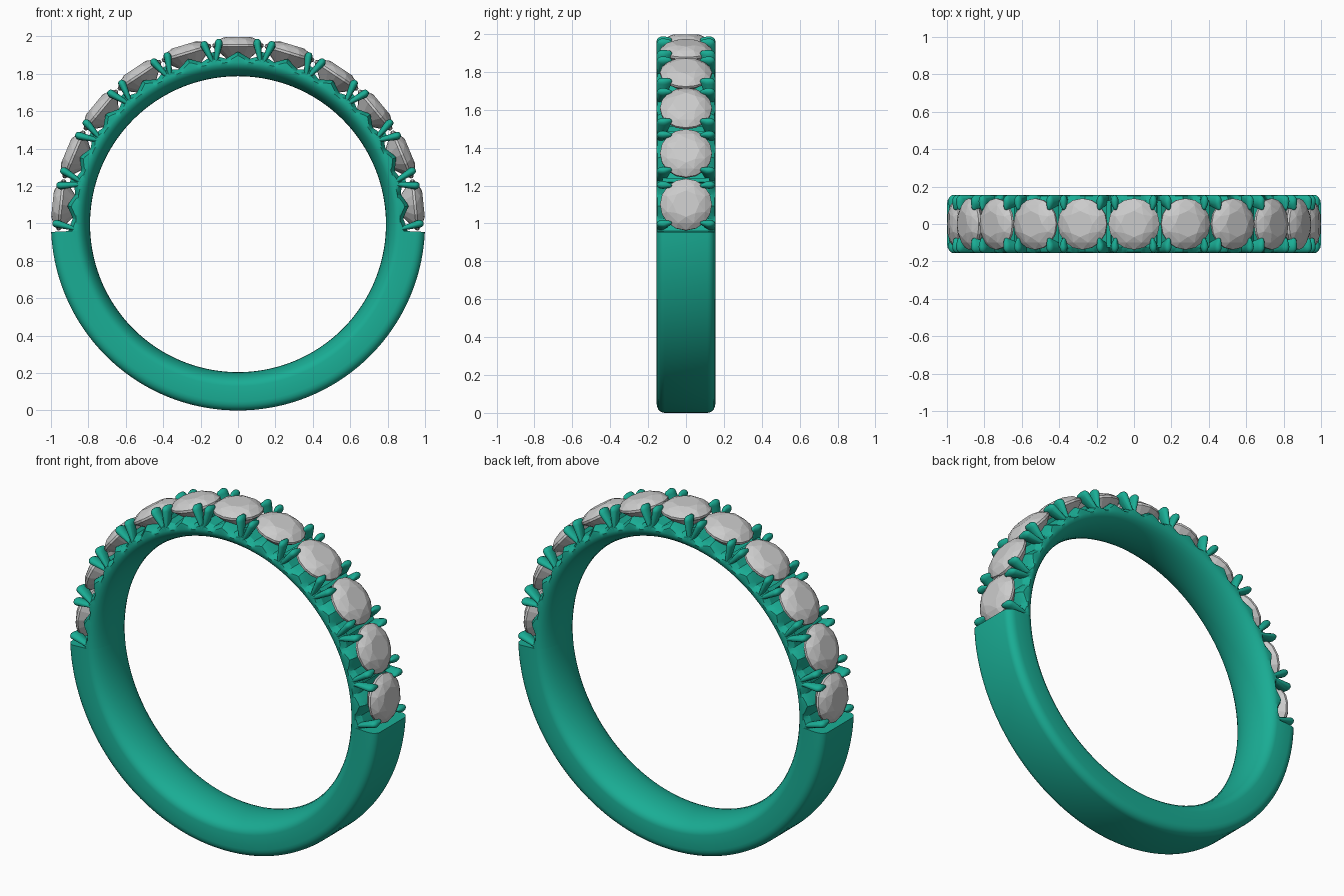
import bpy, bmesh
from math import sin, cos, pi, radians
from mathutils import Matrix, Vector

if "Cube" in bpy.data.objects:
    bpy.data.objects.remove(bpy.data.objects["Cube"])

STEP = radians(16.8)      # angle between stones
END = radians(92.6)       # where the plain shank starts
HALF = 0.155              # half width of the band

metal = bpy.data.materials.new("teal_metal")
metal.diffuse_color = (0.01, 0.42, 0.30, 1)
metal.use_nodes = True
metal.node_tree.nodes["Principled BSDF"].inputs["Base Color"].default_value = metal.diffuse_color


def finish(bm, name, mat=None, smooth=None):
    bmesh.ops.recalc_face_normals(bm, faces=bm.faces)
    me = bpy.data.meshes.new(name)
    bm.to_mesh(me)
    bm.free()
    ob = bpy.data.objects.new(name, me)
    bpy.context.collection.objects.link(ob)
    if mat:
        me.materials.append(mat)
    if smooth:
        bpy.ops.object.select_all(action='DESELECT')
        ob.select_set(True)
        bpy.context.view_layer.objects.active = ob
        bpy.ops.object.shade_smooth_by_angle(angle=radians(smooth))
    return ob


def on_ring(a, r, y):
    return Vector((r * sin(a), y, 1 + r * cos(a)))


def sweep(name, a0, a1, n, profile, smooth):
    # sweep a closed (y, r) profile along the ring, with capped ends
    bm = bmesh.new()
    rows = []
    for i in range(n + 1):
        a = a0 + (a1 - a0) * i / n
        rows.append([bm.verts.new(on_ring(a, r, y)) for y, r in profile(a)])
    m = len(rows[0])
    for p, q in zip(rows, rows[1:]):
        for k in range(m):
            bm.faces.new((p[k], p[(k + 1) % m], q[(k + 1) % m], q[k]))
    bm.faces.new(rows[0])
    bm.faces.new(rows[-1])
    return finish(bm, name, metal, smooth)


def inner_curve(a):
    # comfort-fit rounded inside, slightly thinner at the bottom
    base = 0.787 + 0.004 * (1 - cos(a)) / 2 * 2
    return [(HALF * cos(t), base + 0.075 * (1 - sin(t)))
            for t in [pi * i / 14 for i in range(15)]]


def shank_profile(a):
    c = 0.042
    left = [(-HALF + c - c * cos(t), 1.0 - c + c * sin(t) - 0.006 * (1 - sin(t)))
            for t in [pi / 2 * i / 5 for i in range(6)]]
    right = [(-y, r) for y, r in reversed(left)]
    return inner_curve(a) + left + right


def gallery_profile(a):
    # zigzag scalloped top edge: peak under each stone, notches beside it
    u = abs((a / STEP + 0.5) % 1 - 0.5) * 2
    r = 0.918 - 0.07 * u if u < 0.5 else 0.883 + 0.05 * (u - 0.5)
    return inner_curve(a) + [(-HALF + 0.004, r - 0.02), (-0.12, r),
                             (0.12, r), (HALF - 0.004, r - 0.02)]


# plain lower shank and scalloped upper gallery
sweep("lower_shank", END, 2 * pi - END, 96, shank_profile, 40)
sweep("upper_gallery", -END, END, 176, gallery_profile, 30)


def hull(bm, pts):
    vs = [bm.verts.new(p) for p in pts]
    bmesh.ops.convex_hull(bm, input=vs)
    loose = [v for v in bm.verts if not v.link_faces]
    bmesh.ops.delete(bm, geom=loose, context='VERTS')


def circle(n, r, z, off=0.0):
    return [(r * cos(2 * pi * (i + off) / n), r * sin(2 * pi * (i + off) / n), z)
            for i in range(n)]


def ellipsoid(c, s, n=12, m=8):
    return [(c[0] + s[0] * sin(pi * j / m) * cos(2 * pi * i / n),
             c[1] + s[1] * sin(pi * j / m) * sin(2 * pi * i / n),
             c[2] + s[2] * cos(pi * j / m))
            for j in range(1, m) for i in range(n)]


def place(ob, a):
    ob.matrix_world = Matrix.Translation((0, 0, 1)) @ Matrix.Rotation(a, 4, 'Y')


# brilliant-cut stone, seen from the ring centre with z outward
bm = bmesh.new()
hull(bm, circle(8, 0.07, 0.997) + circle(8, 0.108, 0.983, 0.5)
     + circle(16, 0.137, 0.958) + circle(16, 0.137, 0.945)
     + circle(8, 0.075, 0.895, 0.5) + [(0, 0, 0.83)])
stone = finish(bm, "stone")

# four splayed claws holding one stone
bm = bmesh.new()
for sx in (-1, 1):
    for sy in (-1, 1):
        top = ellipsoid((sx * 0.103, sy * 0.121, 0.962), (0.021, 0.034, 0.026))
        tip = ellipsoid((sx * 0.099, sy * 0.090, 0.965), (0.012, 0.016, 0.018))
        foot = ellipsoid((sx * 0.122, sy * 0.136, 0.85), (0.009, 0.018, 0.012))
        hull(bm, top + tip + foot)
claws = finish(bm, "claws", metal, 50)

# cross wall between neighbouring stones
bm = bmesh.new()
bmesh.ops.create_cube(bm, size=1, matrix=Matrix.Translation((0, 0, 0.89))
                      @ Matrix.Diagonal((0.022, 0.25, 0.07, 1)))
wall = finish(bm, "cross_wall", metal)


def repeat(ob, angles):
    place(ob, angles[0])
    for i, a in enumerate(angles[1:], 2):
        dup = ob.copy()
        dup.name = f"{ob.name}_{i}"
        bpy.context.collection.objects.link(dup)
        place(dup, a)


stone_angles = [i * STEP for i in range(-5, 6)]
repeat(stone, stone_angles)
repeat(claws, stone_angles)
repeat(wall, [(i + 0.5) * STEP for i in range(-5, 5)])
